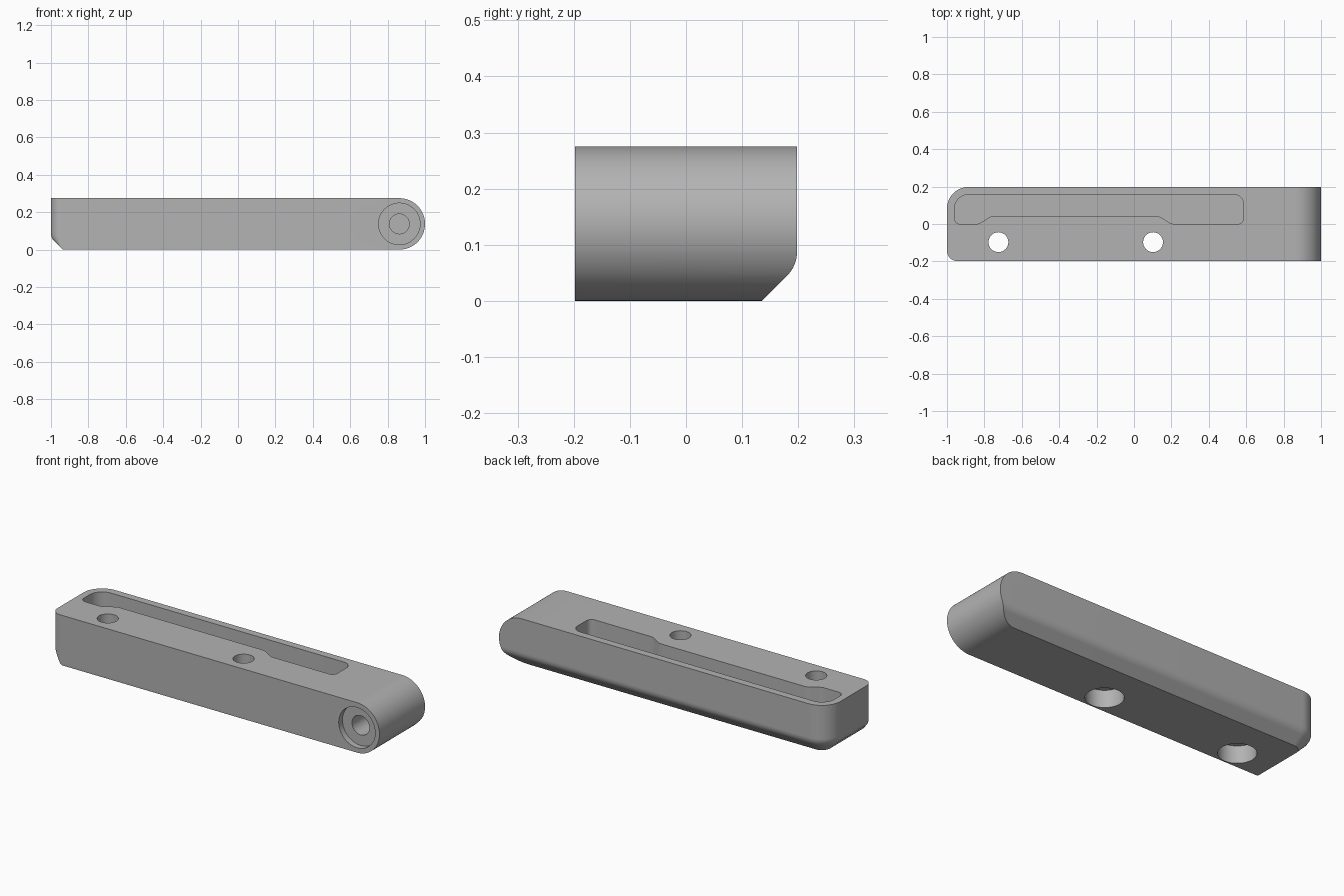
import bpy, bmesh, math
from mathutils import Vector, Matrix

cube = bpy.data.objects.get("Cube")
if cube:
    bpy.data.objects.remove(cube, do_unlink=True)

HEIGHT, HALF_DEPTH = 0.275, 0.198
R = HEIGHT / 2            # radius of the rounded end
PIVOT_X = 1 - R
BEVEL, BLEND = 0.0625, 0.06   # lower bevel and the fillet that softens it

grey = bpy.data.materials.new("plain grey")
grey.use_nodes = True
grey.diffuse_color = (0.45, 0.45, 0.45, 1)
grey.node_tree.nodes["Principled BSDF"].inputs["Base Color"].default_value = grey.diffuse_color


def rounded(corners, steps=10):
    """Outline from (x, y, radius) corners, each replaced by an arc."""
    out = []
    n = len(corners)
    for i, (x, y, r) in enumerate(corners):
        p = Vector((x, y))
        if r == 0:
            out.append(p)
            continue
        a = (Vector(corners[i - 1][:2]) - p).normalized()
        b = (Vector(corners[(i + 1) % n][:2]) - p).normalized()
        half = a.angle(b) / 2
        centre = p + (a + b).normalized() * (r / math.sin(half))
        start = p + a * (r / math.tan(half)) - centre
        end = p + b * (r / math.tan(half)) - centre
        turn = start.angle_signed(end)
        for k in range(steps + 1):
            out.append(centre + Matrix.Rotation(-turn * k / steps, 2) @ start)
    return out


def loft(name, rings):
    """Solid through a stack of (z, outline) rings with equal counts."""
    bm = bmesh.new()
    loops = [[bm.verts.new((p.x, p.y, z)) for p in ring] for z, ring in rings]
    for low, high in zip(loops, loops[1:]):
        for i in range(len(low)):
            j = (i + 1) % len(low)
            bm.faces.new((low[i], low[j], high[j], high[i]))
    bm.faces.new(loops[0][::-1])
    bm.faces.new(loops[-1])
    bmesh.ops.recalc_face_normals(bm, faces=bm.faces)
    mesh = bpy.data.meshes.new(name)
    bm.to_mesh(mesh)
    bm.free()
    mesh.materials.append(grey)
    obj = bpy.data.objects.new(name, mesh)
    bpy.context.collection.objects.link(obj)
    return obj


def drill(name, start, end, radius):
    start, end = Vector(start), Vector(end)
    axis = end - start
    bpy.ops.mesh.primitive_cylinder_add(
        vertices=48, radius=radius, depth=axis.length, location=(start + end) / 2,
        rotation=axis.to_track_quat('Z', 'Y').to_euler())
    obj = bpy.context.object
    obj.name = name
    obj.data.materials.append(grey)
    return obj


def inset(z):
    """How far the left and back walls step in at height z."""
    tangent = BEVEL - BLEND * (1 - math.cos(math.pi / 4))
    top = tangent + BLEND * math.sin(math.pi / 4)
    if z <= tangent:
        return BEVEL - z
    if z >= top:
        return 0
    return BLEND - math.sqrt(BLEND ** 2 - (top - z) ** 2)


# Main bar: rounded right end, bevel along the bottom of the back and left
levels = [R - R * math.cos(math.pi * k / 40) for k in range(41)]
levels = sorted(levels + [0.045, 0.0873])
rings = []
for z in levels:
    d = inset(z)
    right = PIVOT_X + math.sqrt(max(R * R - (z - R) ** 2, 0))
    rings.append((z, rounded([
        (-1 + d, -HALF_DEPTH, max(0.055 - d, 0.003)),
        (right, -HALF_DEPTH, 0),
        (right, HALF_DEPTH - d, 0),
        (-1 + d, HALF_DEPTH - d, 0.115 - d)])))
bar = loft("bar", rings)

# Long stepped pocket in the top
slot = rounded([
    (-0.96, 0, 0.03), (-0.83, 0, 0.06), (-0.765, 0.042, 0.06),
    (0.135, 0.042, 0.06), (0.2, 0, 0.06), (0.585, 0, 0.03),
    (0.585, 0.157, 0.05), (-0.96, 0.157, 0.075)], 8)
cutters = [loft("pocket_cutter", [(0.075, slot), (0.4, slot)])]

# Two bolt holes, widened from below
for x in (-0.725, 0.102):
    cutters.append(drill("bolt_cutter", (x, -0.097, -0.1), (x, -0.097, 0.4), 0.053))
    cutters.append(drill("counterbore_cutter", (x, -0.097, -0.1), (x, -0.097, 0.095), 0.094))

# Pivot hole with a shallow round recess in the front
cutters.append(drill("recess_cutter", (PIVOT_X, -0.3, R), (PIVOT_X, -0.165, R), 0.111))
cutters.append(drill("pivot_cutter", (PIVOT_X, -0.3, R), (PIVOT_X, 0.05, R), 0.053))

bpy.ops.object.select_all(action='DESELECT')
bpy.context.view_layer.objects.active = bar
bar.select_set(True)
for cutter in cutters:
    mod = bar.modifiers.new("cut", 'BOOLEAN')
    mod.operation, mod.solver, mod.object = 'DIFFERENCE', 'EXACT', cutter
    bpy.ops.object.modifier_apply(modifier=mod.name)
    bpy.data.objects.remove(cutter, do_unlink=True)

bpy.ops.object.shade_smooth_by_angle(angle=math.radians(30))
